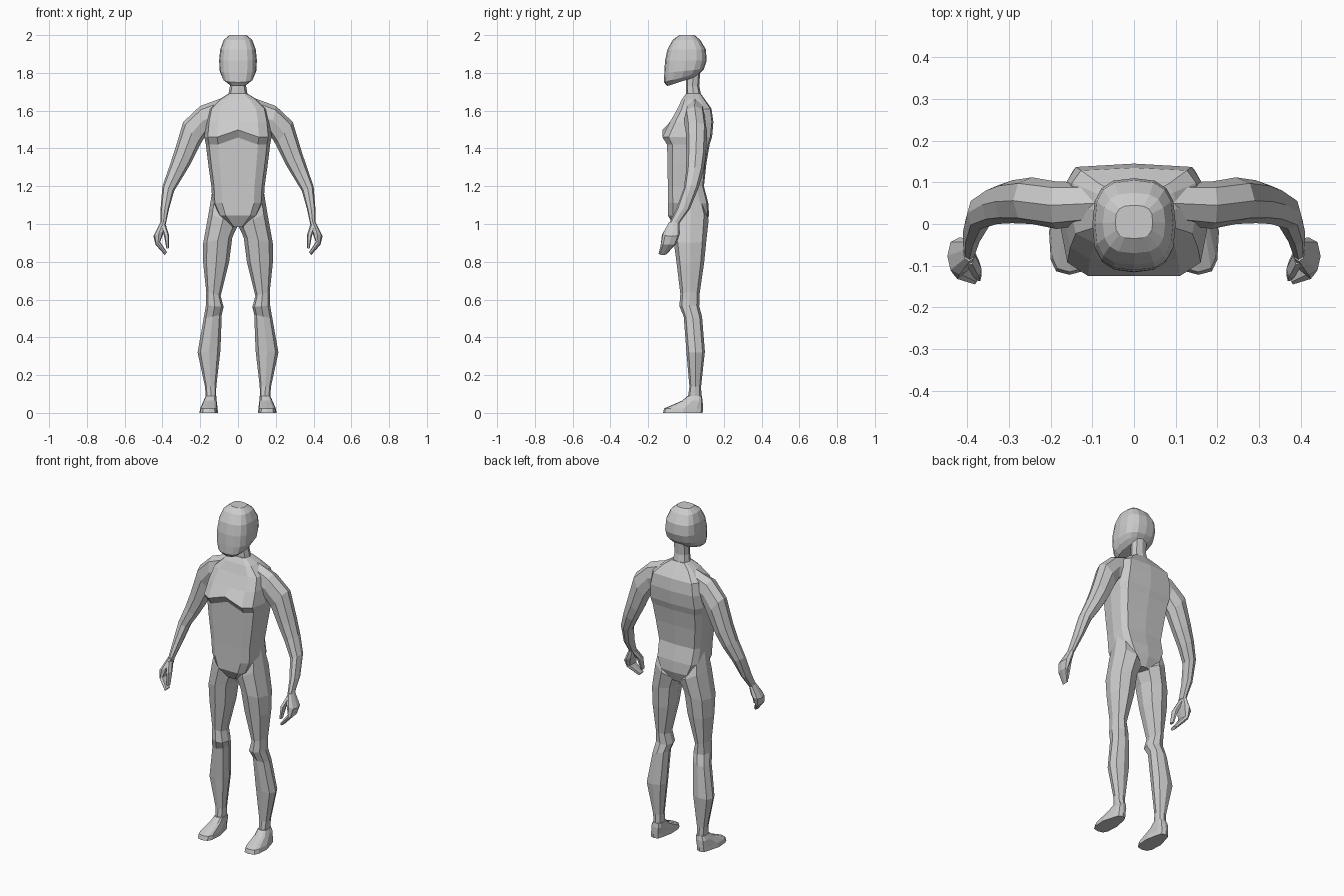
import bpy, bmesh, math

grey = bpy.data.materials.new("light grey")
grey.diffuse_color = (0.6, 0.6, 0.6, 1)


def rounded(n, power):
    """Unit superellipse outline; low power gives a boxier section."""
    pts = []
    for i in range(n):
        a = 2 * math.pi * i / n
        c, s = math.cos(a), math.sin(a)
        pts.append((math.copysign(abs(c) ** power, c), math.copysign(abs(s) ** power, s)))
    return pts


def loft(name, rings, outline, mirror=False):
    """Skin rings given as outer (x, z), inner (x, z), front y, back y, optional back rise."""
    bm = bmesh.new()
    loops = []
    for outer, inner, y0, y1, *rise in rings:
        rise = rise[0] if rise else 0
        loop = []
        for u, v in outline:
            x = (outer[0] + inner[0]) / 2 + u * (outer[0] - inner[0]) / 2
            z = (outer[1] + inner[1]) / 2 + u * (outer[1] - inner[1]) / 2 + v * rise / 2
            loop.append(bm.verts.new((x, (y0 + y1) / 2 + v * (y1 - y0) / 2, z)))
        loops.append(loop)
    n = len(outline)
    for a, b in zip(loops, loops[1:]):
        for i in range(n):
            j = (i + 1) % n
            bm.faces.new((a[i], a[j], b[j], b[i]))
    bm.faces.new(loops[0])
    bm.faces.new(loops[-1])
    bmesh.ops.recalc_face_normals(bm, faces=bm.faces)
    mesh = bpy.data.meshes.new(name)
    bm.to_mesh(mesh)
    bm.free()
    mesh.materials.append(grey)
    obj = bpy.data.objects.new(name, mesh)
    bpy.context.collection.objects.link(obj)
    if mirror:
        obj.modifiers.new("mirror", 'MIRROR')
    return obj


def level(z, w, y0, y1, rise=0):
    """Centred ring of half width w."""
    return ((w, z), (-w, z), y0, y1, rise)


# Head: rounded box whose underside rises towards the neck
loft("head", [
    level(2.0, 0.045, -0.035, 0.045),
    level(1.975, 0.075, -0.07, 0.075),
    level(1.925, 0.094, -0.098, 0.105),
    level(1.865, 0.1, -0.111, 0.11),
    level(1.81, 0.097, -0.115, 0.095, 0.02),
    level(1.775, 0.082, -0.116, 0.075, 0.05),
    level(1.755, 0.055, -0.1, 0.055, 0.05),
], rounded(16, 0.72))

# Neck
loft("neck", [
    level(1.8, 0.045, 0.0, 0.075),
    level(1.73, 0.043, 0.0, 0.07),
    level(1.69, 0.05, 0.0, 0.078),
    level(1.65, 0.09, -0.02, 0.1),
], rounded(8, 0.8))

# Torso: flat front and back panels with narrow side facets
half = [(0.62, -1), (0.9, -0.75), (1, -0.05), (0.96, 0.6), (0.82, 0.93)]
section = [(0, -1)] + half + [(0, 1)] + [(-u, v) for u, v in reversed(half)]
torso = loft("torso", [
    level(1.69, 0.05, 0.0, 0.078),
    level(1.66, 0.1, -0.022, 0.1),
    level(1.61, 0.155, -0.045, 0.135),
    level(1.54, 0.17, -0.085, 0.145),
    level(1.46, 0.178, -0.125, 0.138),
    level(1.42, 0.17, -0.1, 0.125),
    level(1.32, 0.158, -0.098, 0.108),
    level(1.2, 0.141, -0.096, 0.095),
    level(1.11, 0.136, -0.096, 0.118),
    level(1.045, 0.105, -0.096, 0.122),
    level(0.985, 0.035, -0.06, 0.1),
], section)
# Raise the middle of the chest fold
for v in torso.data.vertices:
    if abs(v.co.x) < 0.01 and v.co.y < -0.09 and 1.4 < v.co.z < 1.48:
        v.co.z += 0.038

# Arms
limb = rounded(8, 0.85)
loft("arm", [
    ((0.09, 1.665), (0.12, 1.49), 0.0, 0.1),
    ((0.2, 1.625), (0.172, 1.47), -0.012, 0.102),
    ((0.29, 1.54), (0.2, 1.42), 0.0, 0.112),
    ((0.335, 1.39), (0.25, 1.32), 0.002, 0.105),
    ((0.365, 1.3), (0.292, 1.25), 0.0, 0.092),
    ((0.4, 1.2), (0.338, 1.175), -0.012, 0.065),
    ((0.41, 1.08), (0.365, 1.08), -0.052, 0.02),
    ((0.41, 1.0), (0.382, 1.0), -0.09, -0.038),
], limb, True)

# Hands: one mitten of fingers and a separate thumb
loft("hand", [
    ((0.41, 1.01), (0.382, 1.01), -0.09, -0.036),
    ((0.448, 0.935), (0.39, 0.965), -0.122, -0.032),
    ((0.436, 0.89), (0.412, 0.905), -0.132, -0.05),
    ((0.388, 0.836), (0.376, 0.85), -0.145, -0.1),
], limb, True)
loft("thumb", [
    ((0.41, 0.99), (0.382, 0.995), -0.1, -0.05),
    ((0.392, 0.94), (0.366, 0.945), -0.13, -0.085),
    ((0.379, 0.87), (0.366, 0.872), -0.138, -0.11),
], rounded(6, 0.9), True)

# Legs, hips slanting up to the waist
loft("leg", [
    ((0.137, 1.17), (0.02, 1.03), -0.05, 0.09),
    ((0.155, 1.06), (0.004, 0.985), -0.072, 0.12),
    ((0.184, 0.9), (0.03, 0.93), -0.066, 0.108),
    ((0.184, 0.79), (0.047, 0.8), -0.05, 0.096),
    ((0.168, 0.64), (0.092, 0.62), -0.03, 0.072),
    ((0.17, 0.57), (0.076, 0.56), -0.035, 0.07),
    ((0.182, 0.5), (0.086, 0.52), -0.012, 0.085),
    ((0.214, 0.32), (0.093, 0.33), 0.002, 0.1),
    ((0.175, 0.14), (0.115, 0.14), 0.018, 0.08),
    ((0.17, 0.08), (0.116, 0.08), 0.01, 0.082),
], limb, True)

# Feet: flat soles, narrower at the heel
foot = loft("foot", [
    ((0.171, 0.09), (0.115, 0.09), 0.008, 0.083),
    ((0.182, 0.065), (0.113, 0.065), -0.02, 0.088),
    ((0.2, 0.024), (0.108, 0.024), -0.115, 0.09),
    ((0.204, 0.0), (0.106, 0.0), -0.122, 0.088),
], rounded(12, 0.6), True)
for v in foot.data.vertices:
    if v.co.y > 0.0 and v.co.z < 0.05:
        v.co.x = 0.145 + (v.co.x - 0.145) * 0.72
